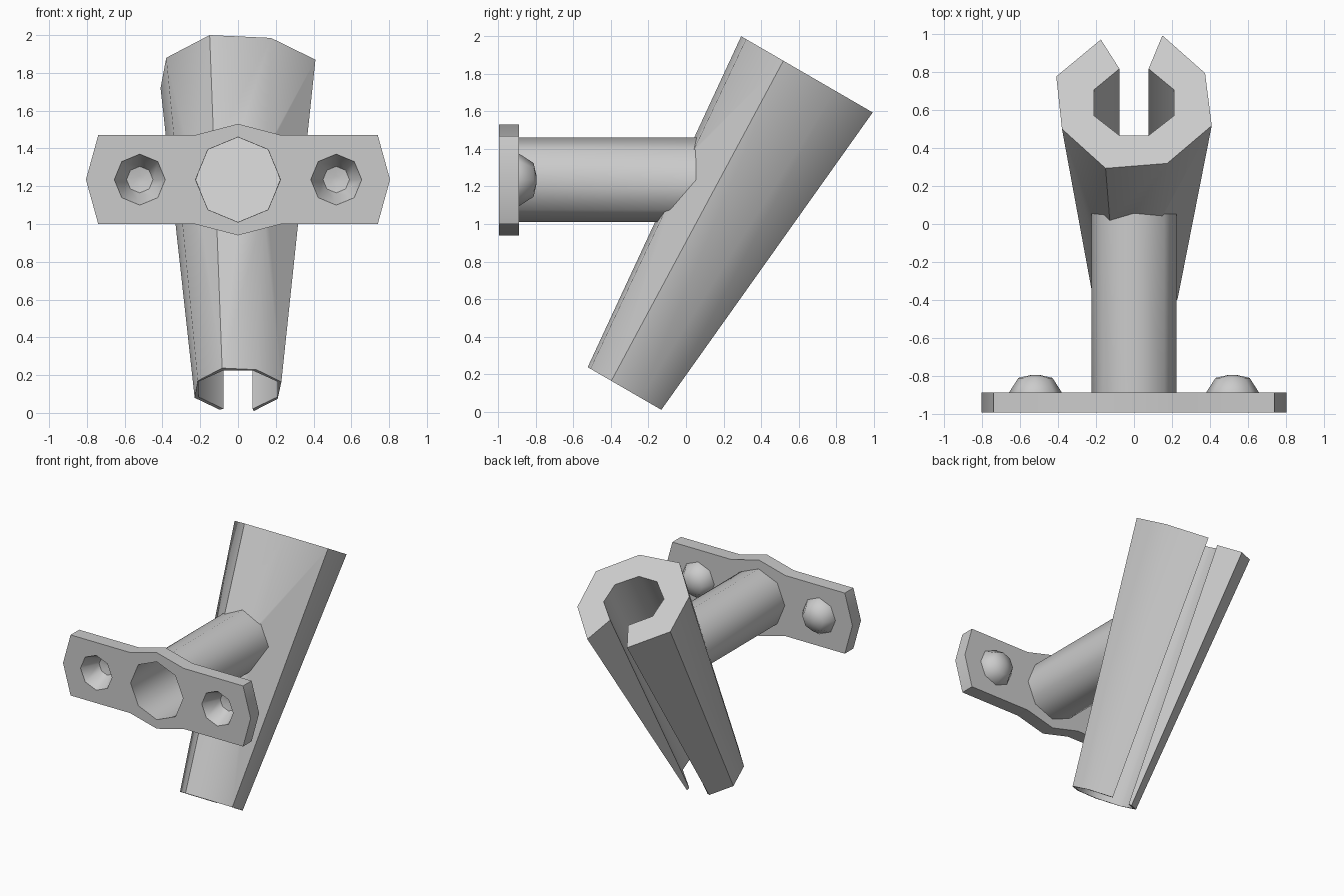
import bpy, bmesh, math
from mathutils import Vector

if "Cube" in bpy.data.objects:
    bpy.data.objects.remove(bpy.data.objects["Cube"])

ZC = 1.235                               # height of the side pipe axis
AX = Vector((0, 0.501, 0.865))           # main socket axis
SIDE = Vector((0, 0.865, -0.501))        # in-section direction towards the slot
BASE = Vector((0, -0.33, 0.125))


def make(name, rings, caps=True, close=True):
    """Bridge equal-length rings of points into a skin, optionally capped."""
    bm = bmesh.new()
    rv = [[bm.verts.new(p) for p in r] for r in rings]
    n = len(rv[0])
    for a, b in zip(rv, rv[1:]):
        for i in range(n):
            j = (i + 1) % n
            bm.faces.new((a[i], a[j], b[j], b[i]))
    if caps:
        bm.faces.new(rv[0])
        bm.faces.new(rv[-1])
    bmesh.ops.recalc_face_normals(bm, faces=bm.faces)
    me = bpy.data.meshes.new(name)
    bm.to_mesh(me)
    bm.free()
    ob = bpy.data.objects.new(name, me)
    bpy.context.collection.objects.link(ob)
    return ob


def circle(r, y, x=0):
    return [(x + r * math.cos(k * math.pi / 4), y, ZC + r * math.sin(k * math.pi / 4))
            for k in range(8)]


def cut(ob, cutter):
    m = ob.modifiers.new("cut", 'BOOLEAN')
    m.operation, m.solver, m.object = 'DIFFERENCE', 'EXACT', cutter
    bpy.context.view_layer.objects.active = ob
    bpy.ops.object.modifier_apply(modifier=m.name)
    bpy.data.objects.remove(cutter)


def smooth(ob, angle=50):
    bpy.ops.object.select_all(action='DESELECT')
    ob.select_set(True)
    bpy.context.view_layer.objects.active = ob
    bpy.ops.object.shade_smooth_by_angle(angle=math.radians(angle))


# Slotted socket: tapered outside, straight bore
outer = [(.15, .41), (.375, .18), (.41, -.14), (.175, -.37),
         (-.15, -.40), (-.38, -.16), (-.41, .16), (-.175, .385)]
inner = [(-.077, .207), (-.21, .08), (-.21, -.08), (-.077, -.2),
         (.077, -.2), (.21, -.08), (.21, .08), (.077, .207)]


def section(t, s):
    c = BASE + AX * t
    pts = [(x * s, v * s) for x, v in outer] + inner
    return [c + Vector((x, 0, 0)) + SIDE * v for x, v in pts]


socket = make("slotted_socket", [section(0, .56), section(1.936, 1)])


# Side pipe, open, ending at a slant just in front of the bore
def slanted(r, v):
    return [(x, BASE.y + (v + .501 * (z - BASE.z)) / .865, z) for x, _, z in circle(r, 0)]


cut(socket, make("pipe_cutter", [circle(.224, -.8), slanted(.224, -.21)]))
smooth(socket)
pipe = make("side_pipe", [circle(.225, -.9), slanted(.225, -.215)], caps=False)
smooth(pipe)

# Mounting flange with pipe opening and two bolt recesses
quarter = [(.805, 0), (.74, .235), (.23, .235), (0, .295)]
half = quarter + [(-x, z) for x, z in quarter[2::-1]]
outline = half + [(x, -z) for x, z in half[-2:0:-1]]
flange = make("flange", [[(x, y, ZC + z) for x, z in outline] for y in (-.995, -.89)])
cut(flange, make("hole_cutter", [circle(.225, -1.2), circle(.225, -.7)]))
for x in (-.52, .52):
    cut(flange, make("recess_cutter", [circle(.135, -1.2, x), circle(.135, -.7, x)]))
smooth(flange)

# Dished bolt bosses
for x, side in ((-.52, "left"), (.52, "right")):
    boss = make("boss_" + side, [circle(r, y, x) for r, y in (
        (.02, -.85), (.07, -.86), (.137, -.995), (.14, -.89), (.09, -.812), (.02, -.796))])
    smooth(boss)
